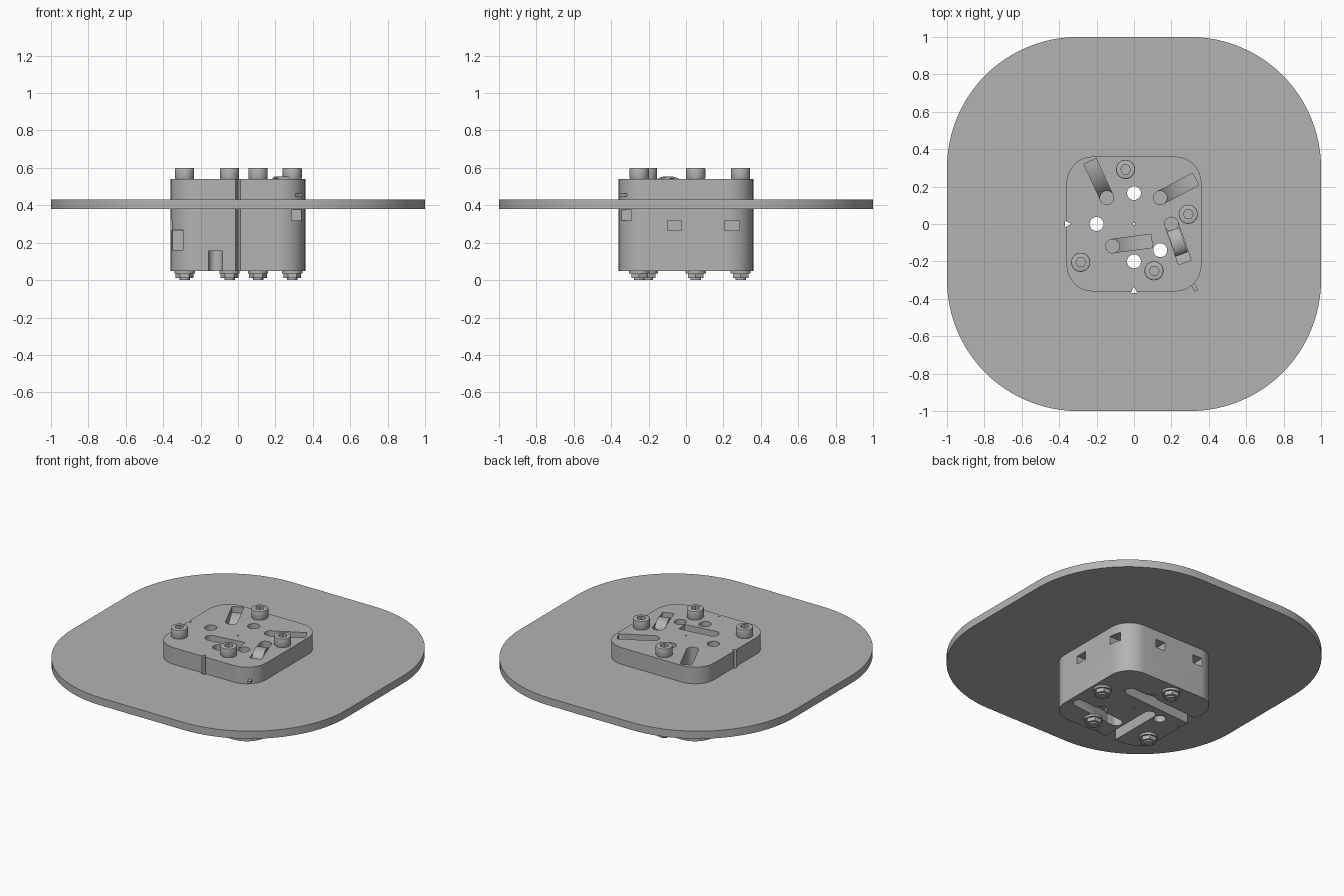
import bpy, bmesh
from math import sin, cos, pi, radians
from mathutils import Matrix, Vector

old = bpy.data.objects.get("Cube")
if old:
    bpy.data.objects.remove(old)

grey = bpy.data.materials.new("plain_grey")
grey.use_nodes = True
grey.diffuse_color = (0.45, 0.45, 0.45, 1)
grey.node_tree.nodes["Principled BSDF"].inputs["Base Color"].default_value = (0.45, 0.45, 0.45, 1)


def prism(name, pts, z0, z1, matrix=None):
    """Extrude a flat outline between two heights, then place it."""
    bm = bmesh.new()
    face = bm.faces.new([bm.verts.new((x, y, z0)) for x, y in pts])
    out = bmesh.ops.extrude_face_region(bm, geom=[face])
    top = [v for v in out["geom"] if isinstance(v, bmesh.types.BMVert)]
    bmesh.ops.translate(bm, vec=(0, 0, z1 - z0), verts=top)
    if matrix:
        bm.transform(matrix)
    bmesh.ops.recalc_face_normals(bm, faces=bm.faces)
    mesh = bpy.data.meshes.new(name)
    bm.to_mesh(mesh)
    bm.free()
    mesh.materials.append(grey)
    ob = bpy.data.objects.new(name, mesh)
    bpy.context.collection.objects.link(ob)
    return ob


def circle(x, y, r, n=32):
    return [(x + r * cos(2 * pi * i / n), y + r * sin(2 * pi * i / n)) for i in range(n)]


def rounded_square(half, r, n=16):
    pts = []
    for k, (sx, sy) in enumerate([(1, 1), (-1, 1), (-1, -1), (1, -1)]):
        for i in range(n + 1):
            a = pi / 2 * (k + i / n)
            pts.append((sx * (half - r) + r * cos(a), sy * (half - r) + r * sin(a)))
    return pts


def capsule(a, b, r, n=10):
    """Outline of a straight slot with round ends."""
    a, b = Vector(a), Vector(b)
    d = (b - a).normalized()
    s = Vector((-d.y, d.x))
    pts = []
    for centre, sign in ((a, 1), (b, -1)):
        for i in range(n + 1):
            t = pi * i / n
            p = centre + (s * cos(t) - d * sin(t)) * r * sign
            pts.append((p.x, p.y))
    return pts


def box(x0, x1, y0, y1):
    return [(x0, y0), (x1, y0), (x1, y1), (x0, y1)]


def cut(target, cutter, keep=False):
    cutter.hide_render = True
    mod = target.modifiers.new("cut", 'BOOLEAN')
    mod.operation, mod.solver, mod.object = 'DIFFERENCE', 'EXACT', cutter
    bpy.context.view_layer.objects.active = target
    bpy.ops.object.modifier_apply(modifier=mod.name)
    if not keep:
        bpy.data.objects.remove(cutter)


# Main bodies
LOW, HIGH = 0.05, 0.54
plate = prism("flange_plate", rounded_square(1.0, 0.7, 24), 0.38, 0.43)
cut(plate, prism("opening", rounded_square(0.352, 0.137), 0.3, 0.5))
block = prism("centre_block", rounded_square(0.36, 0.14), LOW, HIGH)

# Alignment grooves running the full height on the front and right sides
for pts in ([(-0.018, -0.37), (0.018, -0.37), (0, -0.335)],
            [(-0.37, -0.018), (-0.37, 0.018), (-0.335, 0)]):
    groove = prism("groove", pts, -0.1, 0.7)
    cut(plate, groove, keep=True)
    cut(block, groove)

# Vertical through holes
for x, y in [(0, 0.165), (-0.2, 0), (0.14, -0.14), (0, -0.2)]:
    cut(block, prism("hole", circle(x, y, 0.037), -0.1, 0.7))
cut(block, prism("pin_hole", circle(0, 0, 0.006, 12), -0.1, 0.7))

# Top slots: a round shaft at the inner end and a curved ramp rising outward
slots = [((-0.145, 0.14), (-0.235, 0.335)), ((0.14, 0.14), (0.33, 0.24)),
         ((0.2, 0), (0.272, -0.205)), ((-0.115, -0.118), (0.095, -0.09))]
for a, b in slots:
    a, b = Vector(a), Vector(b)
    d = (b - a).normalized()
    length = (b - a).length
    side = Vector((d.x, d.y, 0)).cross(Vector((0, 0, 1)))
    place = Matrix(((d.x, 0, side.x, a.x), (d.y, 0, side.y, a.y),
                    (0, 1, side.z, HIGH), (0, 0, 0, 1)))
    ramp = [(length * (1 - cos(t)), -0.22 + 0.18 * sin(t))
            for t in [pi / 2 * i / 10 for i in range(11)]]
    outline = ramp + [(length, 0.1), (0, 0.1)]
    cut(block, prism("ramp", outline, -0.036, 0.036, place))
    cut(block, prism("shaft", circle(a.x, a.y, 0.0365), 0.3, 0.7))

# Underside channels, two of them open to the outer walls
for a, b in [((0.14, 0.14), (-0.45, 0.10)), ((-0.12, 0), (-0.12, -0.45)),
             ((0.29, -0.165), (-0.03, -0.2))]:
    cut(block, prism("channel", capsule(a, b, 0.037), -0.1, 0.155 if b[1] < -0.4 else 0.12))

# Small side windows
windows = [((0.28, 0.5, -0.1, -0.025), 0.265, 0.32), ((0.28, 0.5, 0.205, 0.285), 0.265, 0.32),
           ((-0.23, -0.16, 0.28, 0.5), 0.265, 0.32), ((0.06, 0.13, 0.28, 0.5), 0.265, 0.32),
           ((-0.35, -0.295, -0.5, -0.24), 0.16, 0.27), ((0.285, 0.34, -0.5, -0.26), 0.32, 0.375),
           ((-0.5, -0.28, -0.26, -0.2), 0.265, 0.32)]
for rect, z0, z1 in windows:
    cut(block, prism("window", box(*rect), z0, z1))

# Cap screws on top, flanged nuts and screw tips below
round_parts = [plate, block]
for i, (x, y) in enumerate([(-0.045, 0.292), (0.29, 0.052), (0.107, -0.25), (-0.285, -0.205)], 1):
    head = prism(f"screw_head_{i}", circle(x, y, 0.051), HIGH, 0.60)
    bevel = head.modifiers.new("soft_rim", 'BEVEL')
    bevel.width, bevel.segments, bevel.limit_method = 0.005, 2, 'ANGLE'
    bevel.angle_limit = radians(50)
    bpy.context.view_layer.objects.active = head
    bpy.ops.object.modifier_apply(modifier=bevel.name)
    cut(head, prism("socket", circle(x, y, 0.027, 6), 0.565, 0.7))
    round_parts += [head,
                    prism(f"nut_flange_{i}", circle(x, y, 0.054), 0.035, LOW),
                    prism(f"nut_{i}", circle(x, y, 0.048, 6), 0.01, 0.036),
                    prism(f"screw_tip_{i}", circle(x, y, 0.028), 0, 0.02)]

# Low arched strip rising out of the left slot
d = Vector((0.33, -0.944))
place = Matrix(((d.x, 0, -0.944, 0.232), (d.y, 0, -0.33, -0.095), (0, 1, 0, HIGH), (0, 0, 0, 1)))
angles = [pi * i / 12 for i in range(13)]
arch = ([(0.07 * cos(t), 0.045 * sin(t) - 0.03) for t in angles] +
        [(0.06 * cos(t), 0.035 * sin(t) - 0.03) for t in reversed(angles)])
round_parts.append(prism("arched_strip", arch, -0.034, 0.034, place))

# Small peg at the front left corner
peg_turn = Matrix.Translation((0.322, -0.335, 0)) @ Matrix.Rotation(radians(25), 4, 'Z')
prism("corner_peg", box(-0.01, 0.01, -0.025, 0.03), 0.448, 0.462, peg_turn)

bpy.ops.object.select_all(action='DESELECT')
for ob in round_parts:
    ob.select_set(True)
bpy.context.view_layer.objects.active = block
bpy.ops.object.shade_smooth_by_angle(angle=radians(30))
